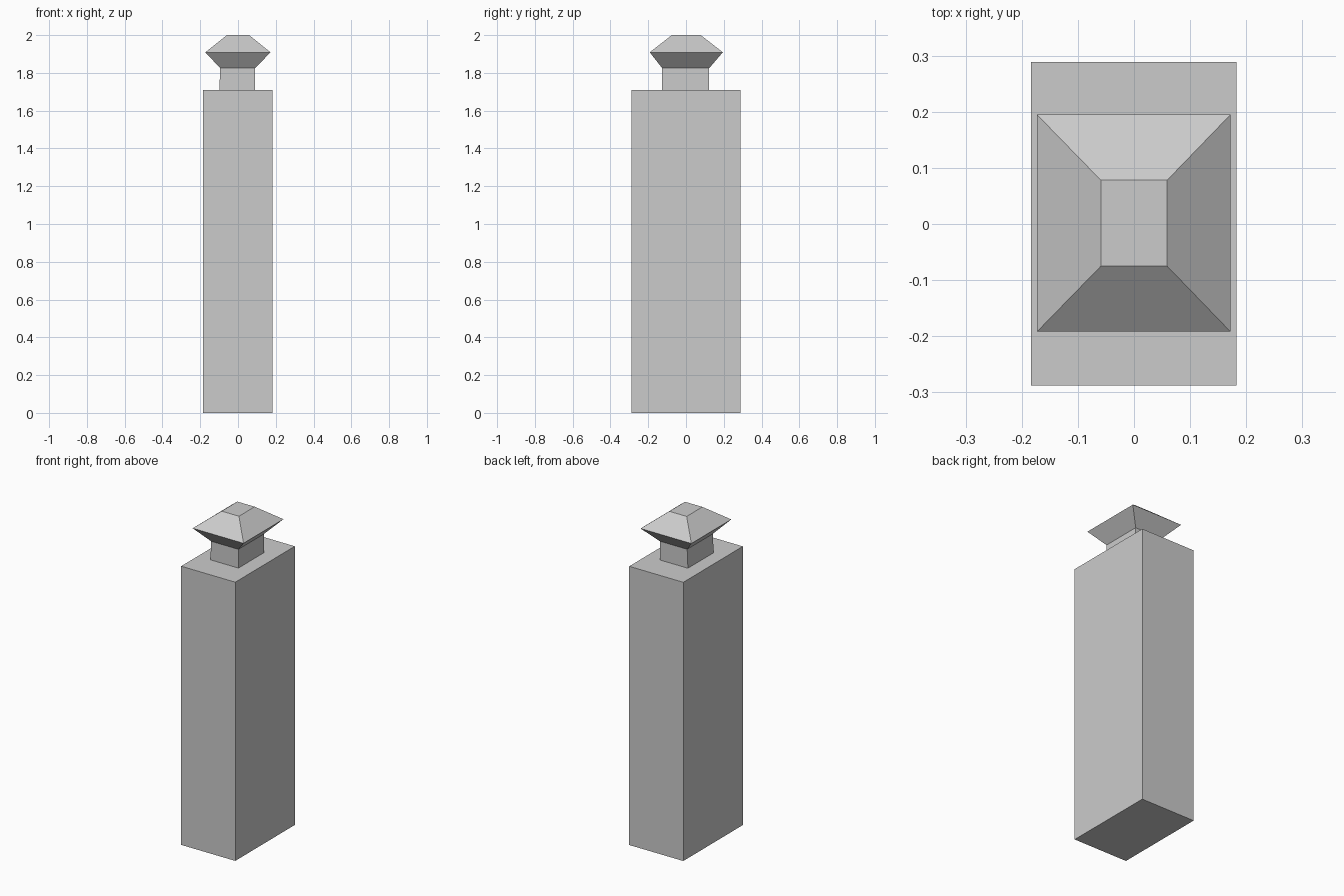
import bpy, bmesh

if "Cube" in bpy.data.objects:
    bpy.data.objects.remove(bpy.data.objects["Cube"])


def loft(name, rings, cap_bottom, cap_top):
    """Skin a stack of rectangles given as (x0, x1, y0, y1, z)."""
    bm = bmesh.new()
    loops = []
    for x0, x1, y0, y1, z in rings:
        corners = ((x0, y0), (x1, y0), (x1, y1), (x0, y1))
        loops.append([bm.verts.new((x, y, z)) for x, y in corners])
    for low, high in zip(loops, loops[1:]):
        for i in range(4):
            j = (i + 1) % 4
            bm.faces.new((low[i], low[j], high[j], high[i]))
    if cap_bottom:
        bm.faces.new(loops[0][::-1])
    if cap_top:
        bm.faces.new(loops[-1])
    mesh = bpy.data.meshes.new(name)
    bm.to_mesh(mesh)
    bm.free()
    obj = bpy.data.objects.new(name, mesh)
    bpy.context.collection.objects.link(obj)
    return obj


neck_top = (-0.094, 0.091, -0.126, 0.123, 1.825)

# Tall body with a flat shoulder and a narrow neck
loft("bottle_body", [
    (-0.184, 0.183, -0.288, 0.289, 0.0),
    (-0.184, 0.183, -0.288, 0.289, 1.71),
    (-0.099, 0.091, -0.126, 0.123, 1.71),
    neck_top,
], True, False)

# Faceted stopper flaring out from the neck
loft("stopper", [
    neck_top,
    (-0.173, 0.172, -0.192, 0.195, 1.909),
    (-0.059, 0.059, -0.075, 0.078, 2.0),
], False, True)
